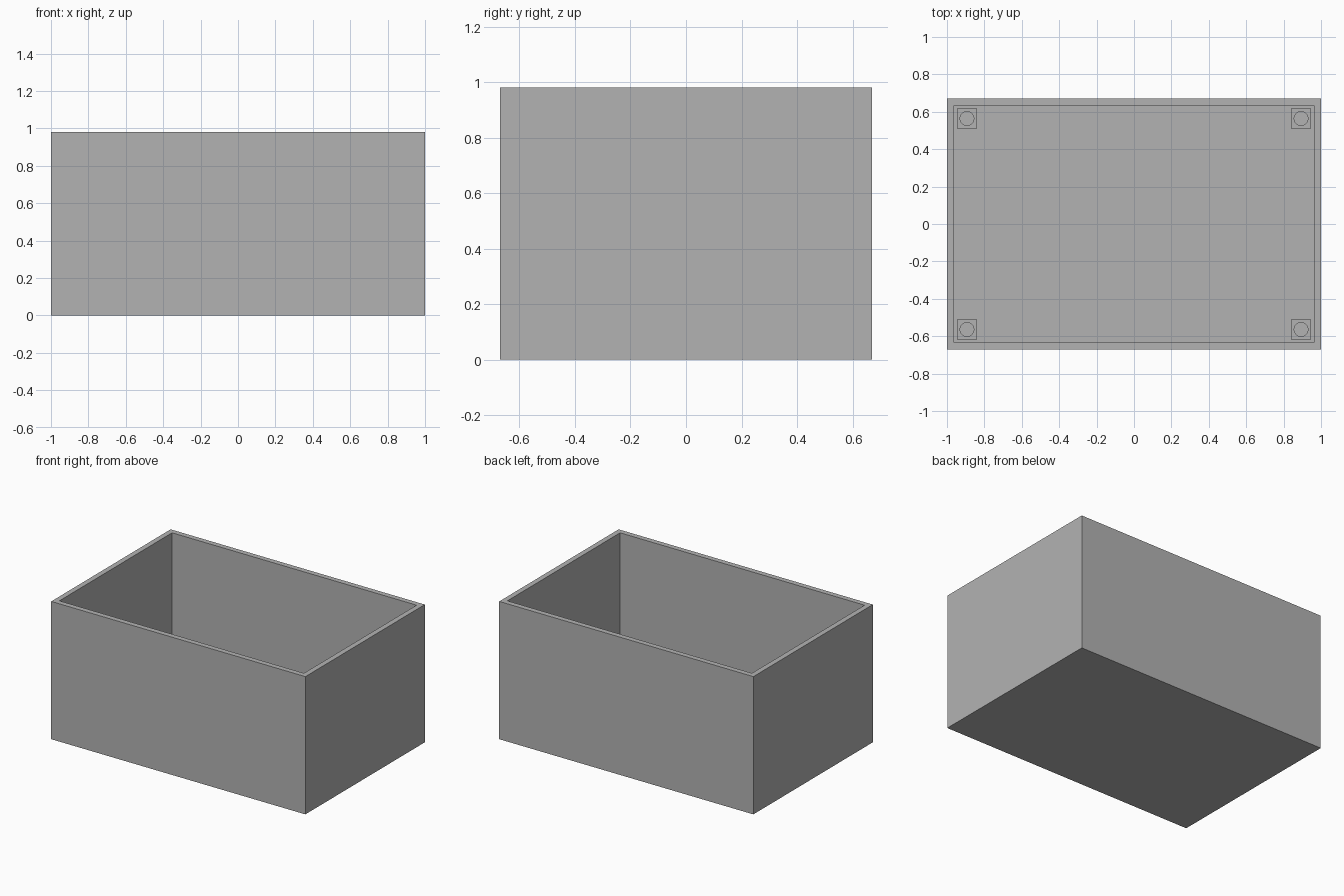
import bpy, bmesh
from mathutils import Matrix, Vector

cube = bpy.data.objects.get("Cube")
if cube:
    bpy.data.objects.remove(cube, do_unlink=True)

WIDTH, DEPTH, HEIGHT = 2.0, 1.342, 0.98
WALL = 0.0535
POST, POST_HEIGHT, HOLE_RADIUS = 0.107, 0.16, 0.037

grey = bpy.data.materials.new("plain grey")
grey.use_nodes = True
colour = (0.45, 0.45, 0.45, 1)
grey.diffuse_color = colour
grey.node_tree.nodes["Principled BSDF"].inputs["Base Color"].default_value = colour


def finish(name, bm):
    bmesh.ops.recalc_face_normals(bm, faces=bm.faces)
    mesh = bpy.data.meshes.new(name)
    bm.to_mesh(mesh)
    bm.free()
    mesh.materials.append(grey)
    obj = bpy.data.objects.new(name, mesh)
    bpy.context.collection.objects.link(obj)


def build_box():
    # Solid block whose top is inset for the rim and pushed down to the floor
    bm = bmesh.new()
    bmesh.ops.create_cube(bm, size=1)
    bmesh.ops.scale(bm, vec=(WIDTH, DEPTH, HEIGHT), verts=bm.verts)
    bmesh.ops.translate(bm, vec=(0, 0, HEIGHT / 2), verts=bm.verts)
    top = max(bm.faces, key=lambda f: f.calc_center_median().z)
    bmesh.ops.inset_region(bm, faces=[top], thickness=WALL)
    cavity = bmesh.ops.extrude_discrete_faces(bm, faces=[top])["faces"][0]
    bmesh.ops.translate(bm, vec=(0, 0, WALL - HEIGHT), verts=cavity.verts)
    finish("open_box", bm)


def build_post(name, sx, sy):
    # Square ring profile with a round screw hole, raised from the floor
    bm = bmesh.new()
    centre = Vector((sx * (WIDTH / 2 - WALL - POST / 2),
                     sy * (DEPTH / 2 - WALL - POST / 2), WALL))
    place = Matrix.Translation(centre)
    bmesh.ops.create_circle(bm, segments=24, radius=HOLE_RADIUS, matrix=place)
    half = POST / 2
    corners = [bm.verts.new(centre + Vector((x * half, y * half, 0)))
               for x, y in ((-1, -1), (1, -1), (1, 1), (-1, 1))]
    for i, corner in enumerate(corners):
        bm.edges.new((corners[i - 1], corner))
    ring = bmesh.ops.triangle_fill(bm, use_beauty=True, edges=bm.edges[:],
                                   normal=(0, 0, 1))
    faces = [g for g in ring["geom"] if isinstance(g, bmesh.types.BMFace)]
    raised = bmesh.ops.extrude_face_region(bm, geom=faces)["geom"]
    bmesh.ops.translate(bm, vec=(0, 0, POST_HEIGHT),
                        verts=[g for g in raised if isinstance(g, bmesh.types.BMVert)])
    # The underside rests on the floor, so it is left open
    bottom = [f for f in bm.faces if all(v.co.z < WALL + 0.001 for v in f.verts)]
    bmesh.ops.delete(bm, geom=bottom, context="FACES_ONLY")
    finish(name, bm)


build_box()
for side, sx in (("left", 1), ("right", -1)):
    for end, sy in (("front", -1), ("back", 1)):
        build_post(f"{end}_{side}_screw_post", sx, sy)
